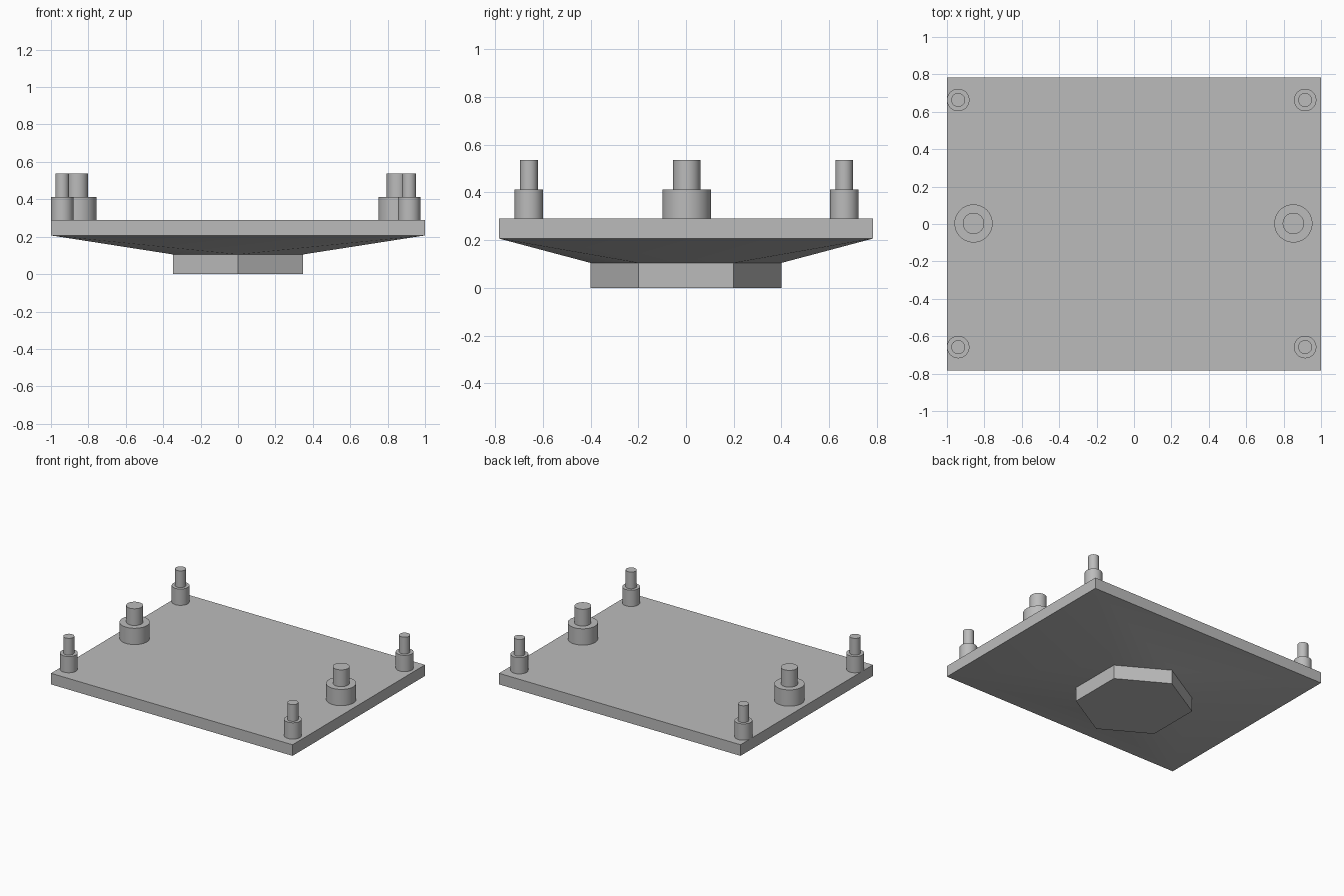
import bpy
import bmesh
from math import radians, sin, cos

if "Cube" in bpy.data.objects:
    bpy.data.objects.remove(bpy.data.objects["Cube"], do_unlink=True)

grey = bpy.data.materials.new("plain grey")
grey.use_nodes = True
GREY = (0.5, 0.5, 0.5, 1)
grey.diffuse_color = GREY
grey.node_tree.nodes["Principled BSDF"].inputs["Base Color"].default_value = GREY

# Heights of each level
FOOT_TOP, PLATE_BOTTOM, PLATE_TOP, COLLAR_TOP, PIN_TOP = 0.105, 0.207, 0.29, 0.412, 0.537
HALF_X, HALF_Y = 1.0, 0.783


def finish(name, bm):
    bmesh.ops.recalc_face_normals(bm, faces=bm.faces[:])
    mesh = bpy.data.meshes.new(name)
    bm.to_mesh(mesh)
    bm.free()
    mesh.materials.append(grey)
    obj = bpy.data.objects.new(name, mesh)
    bpy.context.collection.objects.link(obj)
    bpy.ops.object.select_all(action="DESELECT")
    obj.select_set(True)
    bpy.context.view_layer.objects.active = obj
    bpy.ops.object.shade_smooth_by_angle(angle=radians(30))
    return obj


def ring(count, radius, z, start=0.0):
    angles = [start + radians(360) * i / count for i in range(count)]
    return [(radius * cos(a), radius * sin(a), z) for a in angles]


def rectangle(z):
    return [(-HALF_X, -HALF_Y, z), (HALF_X, -HALF_Y, z), (HALF_X, HALF_Y, z), (-HALF_X, HALF_Y, z)]


def stack(bm, rings):
    """Skin equal-sized rings and cap both ends."""
    loops = [[bm.verts.new(p) for p in r] for r in rings]
    for low, high in zip(loops, loops[1:]):
        for i in range(len(low)):
            j = (i + 1) % len(low)
            bm.faces.new((low[i], low[j], high[j], high[i]))
    bm.faces.new(loops[0][::-1])
    bm.faces.new(loops[-1])


# Hexagonal foot, with corners toward front and back
bm = bmesh.new()
stack(bm, [ring(6, 0.4, z, radians(30)) for z in (0, FOOT_TOP)])
finish("hexagonal_foot", bm)

# Sloping underside blending the hexagon into the rectangle
bm = bmesh.new()
for p in ring(6, 0.4, FOOT_TOP, radians(30)) + rectangle(PLATE_BOTTOM):
    bm.verts.new(p)
bmesh.ops.convex_hull(bm, input=bm.verts[:])
caps = [f for f in bm.faces if max(v.co.z for v in f.verts) - min(v.co.z for v in f.verts) < 0.001]
bmesh.ops.delete(bm, geom=caps, context="FACES_ONLY")
finish("sloping_underside", bm)

# Flat rectangular plate
bm = bmesh.new()
stack(bm, [rectangle(PLATE_BOTTOM), rectangle(PLATE_TOP)])
finish("top_plate", bm)


# Stepped posts: a wide collar carrying a thinner pin
def post(name, x, y, collar, pin):
    bm = bmesh.new()
    stack(bm, [ring(48, collar, PLATE_TOP), ring(48, collar, COLLAR_TOP),
               ring(48, pin, COLLAR_TOP), ring(48, pin, PIN_TOP)])
    finish(name, bm).location = (x, y, 0)


for side, corner_x, middle_x in (("right", -0.94, -0.858), ("left", 0.915, 0.852)):
    post("middle_post_" + side, middle_x, 0.003, 0.102, 0.057)
    for end, y in (("front", -0.658), ("back", 0.663)):
        post(f"{end}_post_{side}", corner_x, y, 0.06, 0.037)
